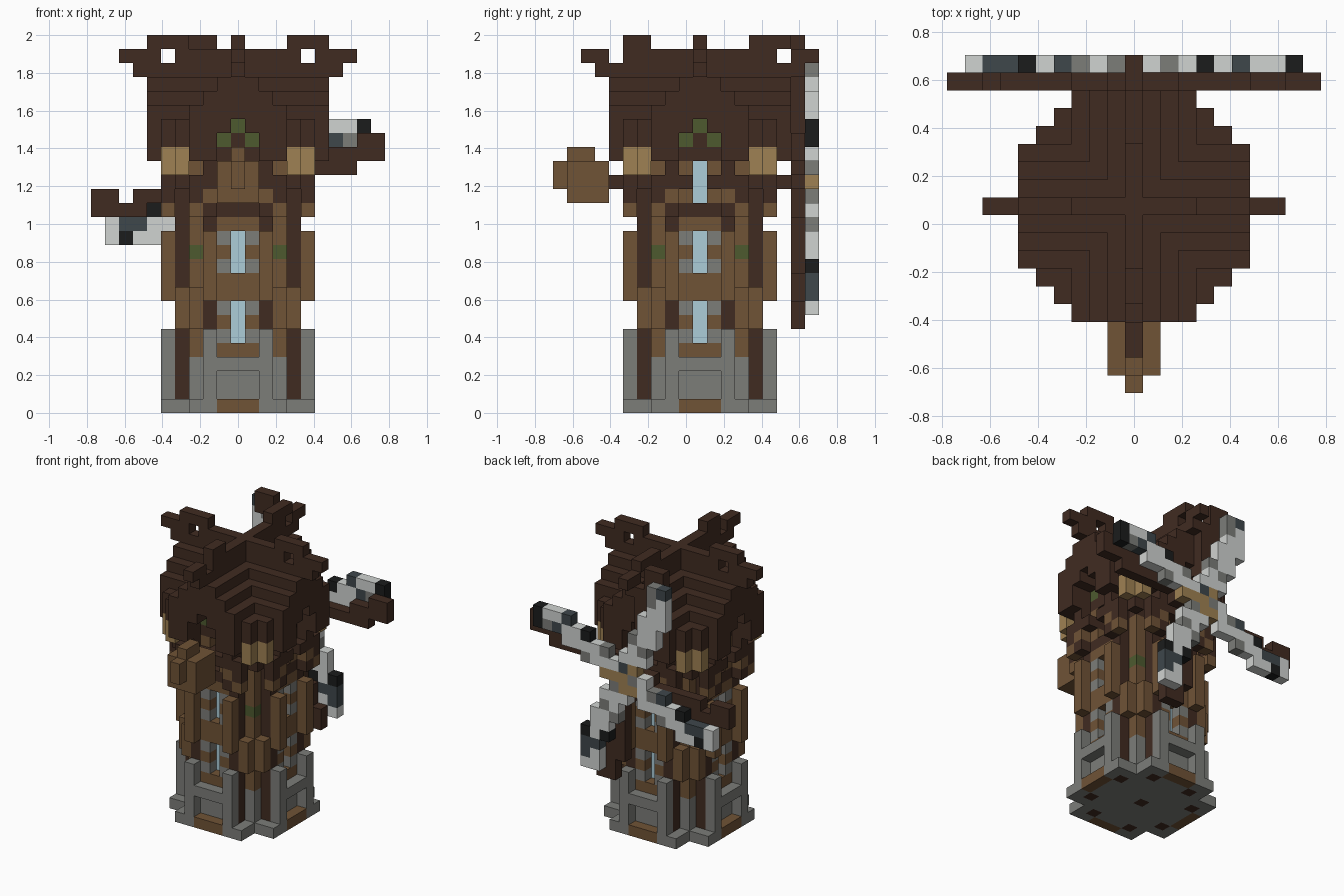
import bpy, bmesh
from mathutils import Vector

if "Cube" in bpy.data.objects:
    bpy.data.objects.remove(bpy.data.objects["Cube"], do_unlink=True)

U = 2 / 27            # block size
Y_SHIFT = U           # tower axis sits one block behind the centre


def linear(v):
    v /= 255
    return v / 12.92 if v < 0.04045 else ((v + 0.055) / 1.055) ** 2.4


# One letter per block colour
PALETTE = {
    "d": ("dark_timber", (64, 43, 33)),
    "l": ("light_timber", (112, 83, 54)),
    "g": ("grey_stone", (124, 125, 121)),
    "t": ("tan_lamp", (159, 129, 83)),
    "n": ("leaf_green", (77, 90, 47)),
    "w": ("window_glass", (172, 205, 217)),
    "L": ("light_grey_cloth", (208, 211, 209)),
    "K": ("black_cloth", (27, 28, 28)),
    "S": ("slate_cloth", (62, 71, 75)),
}
MATS = {}
for key, (name, rgb) in PALETTE.items():
    m = bpy.data.materials.new(name)
    col = (*[linear(c) for c in rgb], 1)
    m.diffuse_color = col
    m.use_nodes = True
    node = m.node_tree.nodes["Principled BSDF"]
    node.inputs["Base Color"].default_value = col
    node.inputs["Roughness"].default_value = 0.9
    MATS[key] = m

AXES = [Vector(a) for a in ((1, 0, 0), (0, 1, 0), (0, 0, 1))]


def build(name, cells):
    """Mesh of joined blocks, without the faces between neighbours."""
    keys = sorted(set(cells.values()))
    bm = bmesh.new()
    verts = {}

    def corner(p):
        p = tuple(round(2 * c) for c in p)
        if p not in verts:
            x, y, z = (c * U / 2 for c in p)
            verts[p] = bm.verts.new((x, y + Y_SHIFT, z + U / 2))
        return verts[p]

    for cell, key in cells.items():
        c = Vector(cell)
        for n in range(3):
            a, b, d = AXES[n], AXES[(n + 1) % 3], AXES[(n + 2) % 3]
            for s in (1, -1):
                if tuple(int(v) for v in c + a * s) in cells:
                    continue
                ring = [c + (a * s + b * p + d * q) / 2
                        for p, q in ((-1, -1), (1, -1), (1, 1), (-1, 1))]
                f = bm.faces.new([corner(p) for p in ring[::s]])
                f.material_index = keys.index(key)
    me = bpy.data.meshes.new(name)
    bm.to_mesh(me)
    bm.free()
    for key in keys:
        me.materials.append(MATS[key])
    bpy.context.collection.objects.link(bpy.data.objects.new(name, me))


def eight(i, j):
    """The eight mirrored copies of a plan position."""
    return {(s * a, t * b) for a, b in ((i, j), (j, i)) for s in (1, -1) for t in (1, -1)}


def columns(table):
    """Upright columns from letter strings, bottom first, dots empty."""
    cells = {}
    for (i, j), text in table.items():
        for x, y in eight(i, j):
            for k, key in enumerate(text):
                if key != ".":
                    cells[x, y, k] = key
    return cells


# Stone base: cross-shaped floor, corner posts and railings
base = {}
for i in range(-5, 6):
    for j in range(-5, 6):
        a, b = sorted((abs(i), abs(j)))
        if a <= 3 and (a, b) != (2, 4):
            base[i, j, 0] = "l" if b == 5 and a <= 1 else "g"
base[0, 0, 0] = "d"
base.update(columns({
    (2, 5): "gggggg",
    (0, 5): "l..g",
    (1, 5): "l..g",
    (3, 3): "gggg",
}))
build("stone_base", base)

# Tower walls, with leaves under the gables
build("tower_walls", columns({
    (0, 4): ".gggl...ll...ld...ddnd",
    (1, 4): ".ggglglgllglgldldldndd",
    (3, 3): "....lllllllnlllldldd",
}))

# Recessed window panes
build("window_panes", columns({(0, 3): ".....www..www..www"}))

# Dark corner poles running through the floor
build("tower_poles", columns({(2, 4): "d" * 21}))

# Timber brackets and outer pillars, chequered below the balcony ring
build("timber_brackets", columns({
    (3, 4): "......lll",
    (2, 5): "........lllll.dldd",
    (3, 5): "..............ldd",
    (1, 5): "................d",
    (4, 4): "................d",
}))

# Corner lamps under the eaves
build("corner_lamps", columns({p: "." * 17 + "tt" for p in ((4, 4), (4, 5))}))

# Roof shell: round eaves, arched gables, four ridges falling to the diagonals
roof = {}
reach = (6, 6, 6, 6, 5, 4, 3)
lamp_spots = eight(4, 4) | eight(4, 5)
for i in range(-6, 7):
    for j in range(-6, 7):
        if abs(i) > reach[abs(j)]:
            continue
        m = min(abs(i), abs(j))
        top = 24 - m
        if i * i + j * j <= 22:
            low = top - 2
        elif m < 2:
            low = top - 3
        else:
            low = 19 if (i, j) in lamp_spots else 18
        for k in range(low, top + 1):
            roof[i, j, k] = "d"
build("roof", roof)

# Ridge caps and upturned horns
ridge = {(0, 6, 26): "d"}
for s in (1, -1):
    for a, k in ((7, 24), (7, 25), (8, 25)):
        ridge[s * a, 0, k] = ridge[0, s * a, k] = "d"
    for a in range(5):
        ridge[s * a, 0, 25] = "d"
    for a in range(6):
        ridge[0, s * a, 25] = "d"
    ridge[s * 6, 0, 25] = "d"
    for a in (4, 5, 6):
        ridge[s * a, 0, 26] = "d"
    for a in (4, 5):
        ridge[0, s * a, 26] = "d"
build("roof_ridges", ridge)

# Shaft through the tower
build("shaft", {(0, j, 16): "d" for j in range(-6, 7)})

# Rounded counterweight at the front end of the shaft
weight = {}
for i in (-1, 0, 1):
    for j in (-9, -8, -7):
        for k in range(15, 19):
            if k < 18 or (i == 0 and j < -7):
                weight[i, j, k] = "l"
for k in (16, 17):
    weight[0, -10, k] = "l"
build("counterweight", weight)


def turn(a, b, quarter):
    for _ in range(quarter):
        a, b = -b, a
    return a, b


# Four sweeps: spar in timber, patched cloth sail behind it
spars, sails = {(0, 7, 16): "d"}, {(0, 8, 16): "t"}
inner = ("ttLgLLSgK", "SLLgLLLgg", "gLgSLKSSL", "tLLgLKSLL")
outer = ("LgLKLSLLK", "tLgLLLLLS", "tLLgLLLKL", "gLgLLKSSL")
for q in range(4):
    rises, limit = ("0011111211", 3) if q == 2 else ("0011111122", 4)
    for r, rise in enumerate(rises, 1):
        low = int(rise)
        for up in range(low, min(low + (2 if r > 6 else 1), limit)):
            x, z = turn(r, up, q)
            spars[x, 7, 16 + z] = "d"
    for r in range(1, 10):
        # the cloth steps outward every second block, one block thicker there
        low, high = min(3, (r - 1) // 2), min(4, r // 2 + 1)
        for up in range(low, high + 1):
            x, z = turn(r, up, q)
            cloth = inner[q][r - 1] if up == low else outer[q][r - 1] if up == high else "L"
            sails[x, 8, 16 + z] = cloth
build("sweep_spars", spars)
build("sweep_sails", sails)
